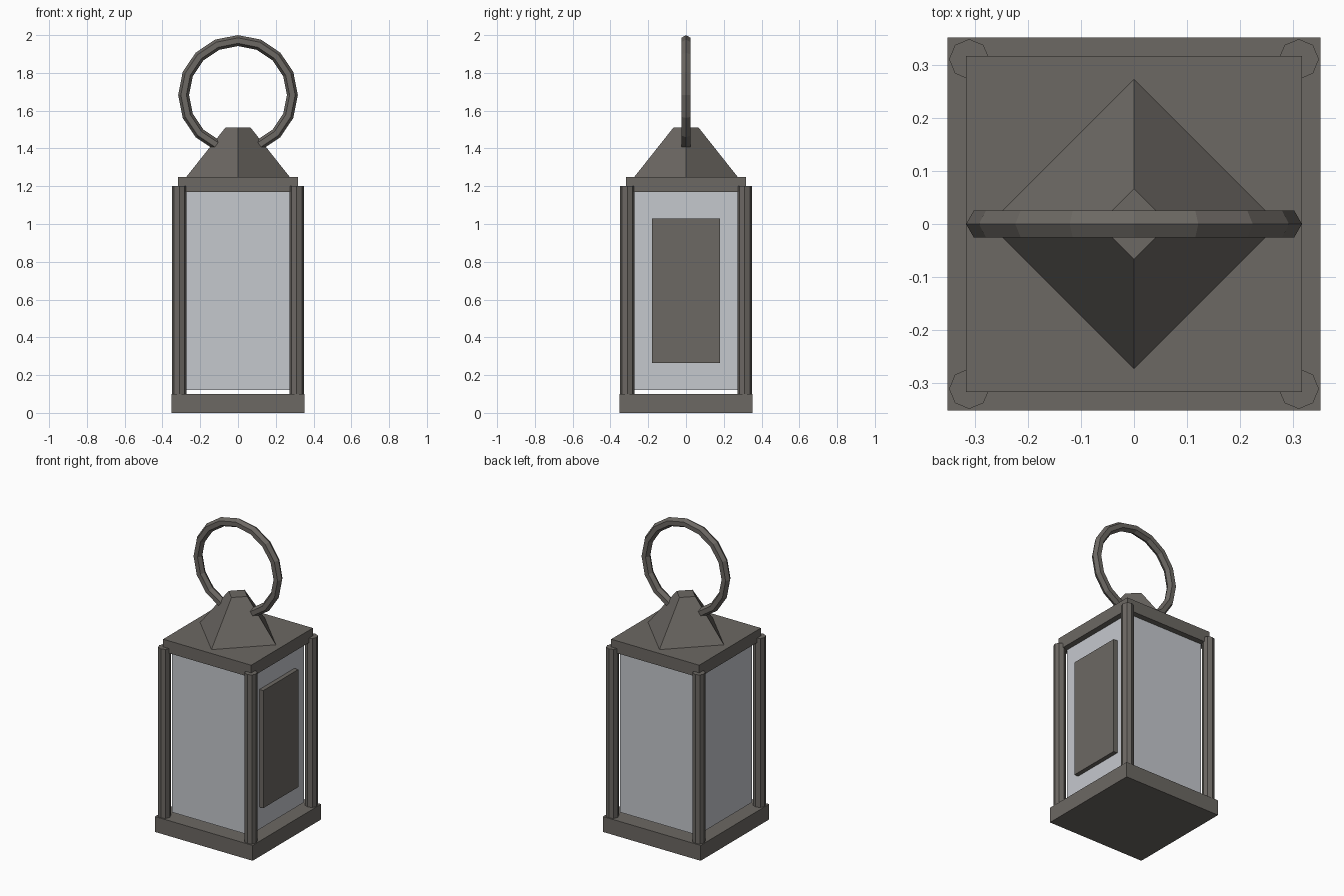
import bpy
import math

if "Cube" in bpy.data.objects:
    bpy.data.objects.remove(bpy.data.objects["Cube"])


def material(name, rgb):
    m = bpy.data.materials.new(name)
    m.diffuse_color = (*rgb, 1)
    m.use_nodes = True
    m.node_tree.nodes["Principled BSDF"].inputs["Base Color"].default_value = m.diffuse_color
    return m


METAL = material("dark_metal", (0.150, 0.138, 0.125))
GLASS = material("frosted_glass", (0.56, 0.58, 0.615))


def finish(name, mat):
    ob = bpy.context.object
    ob.name = name
    ob.data.materials.append(mat)
    return ob


def box(name, lo, hi, mat):
    size = [b - a for a, b in zip(lo, hi)]
    mid = [(a + b) / 2 for a, b in zip(lo, hi)]
    bpy.ops.mesh.primitive_cube_add(size=1, location=mid)
    bpy.context.object.scale = size
    bpy.ops.object.transform_apply(location=False, rotation=False, scale=True)
    return finish(name, mat)


# Base slab, glass body and lid
box("base", (-0.352, -0.352, 0), (0.352, 0.352, 0.1), METAL)
box("glass_body", (-0.28, -0.28, 0.12), (0.28, 0.28, 1.18), GLASS)
box("lid", (-0.317, -0.317, 1.17), (0.317, 0.317, 1.25), METAL)

# Door plate on the right side
box("door_plate", (0.275, -0.18, 0.265), (0.308, 0.18, 1.03), METAL)

# Eight-sided corner posts
for sx in (-1, 1):
    for sy in (-1, 1):
        bpy.ops.mesh.primitive_cylinder_add(
            vertices=8, radius=0.038, depth=1.1,
            location=(sx * 0.311, sy * 0.311, 0.65))
        finish("corner_post", METAL)

# Truncated pyramid cap, turned with its corners on the axes
bpy.ops.mesh.primitive_cone_add(
    vertices=4, radius1=0.273, radius2=0.067, depth=0.26, location=(0, 0, 1.38))
finish("cap", METAL)

# Carrying ring with a six-sided section, passing through the cap
bpy.ops.mesh.primitive_torus_add(
    major_segments=16, minor_segments=6, major_radius=0.288, minor_radius=0.029,
    location=(0, 0, 1.683), rotation=(math.pi / 2, 0, 0))
finish("carrying_ring", METAL)
